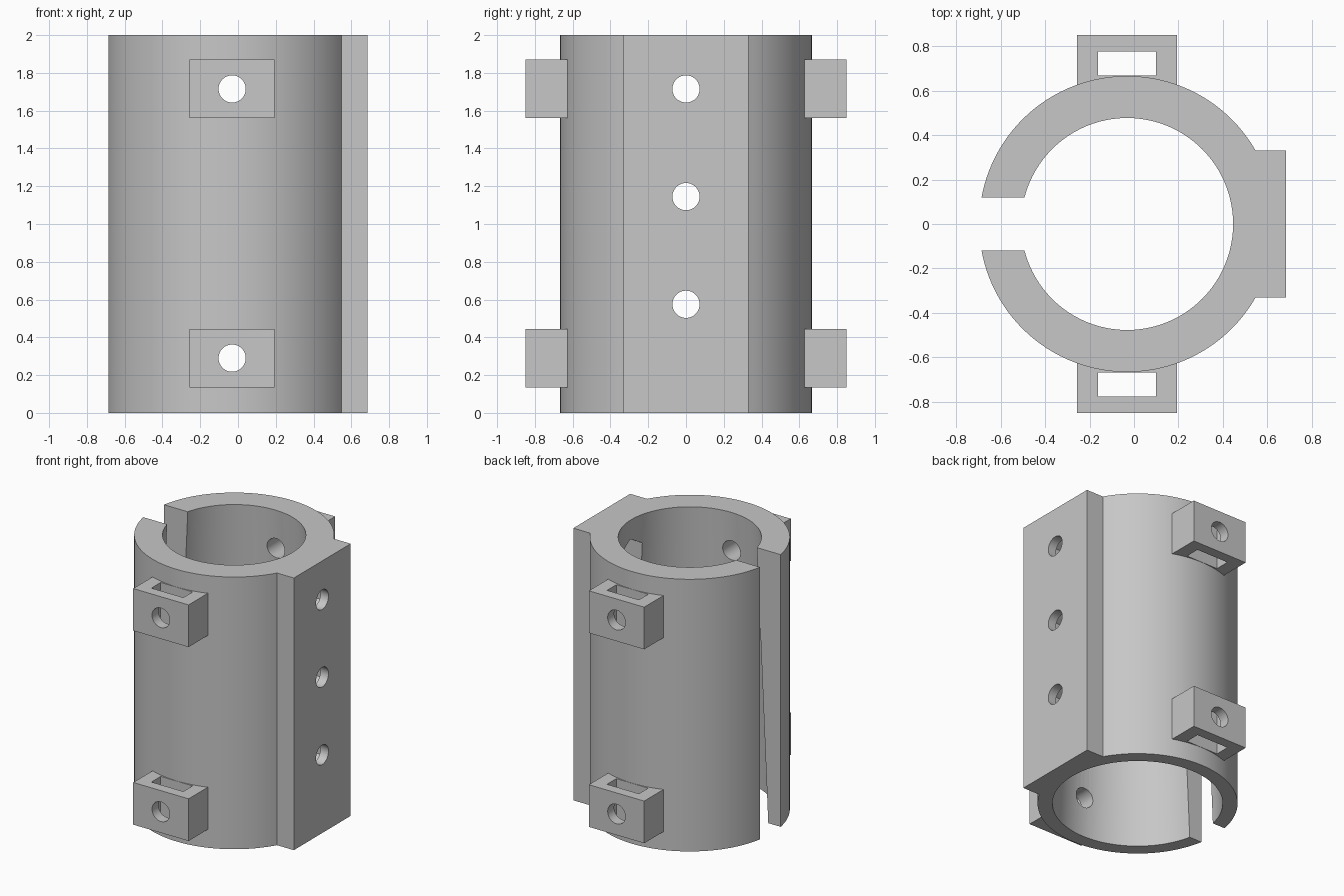
import bpy, bmesh, math
from mathutils import Matrix, Vector

cube = bpy.data.objects.get("Cube")
if cube:
    bpy.data.objects.remove(cube, do_unlink=True)

CX, OUTER, HEIGHT = -0.031, 0.666, 2.0
BORE_TOP, BORE_BOTTOM, GAP = 0.477, 0.567, 0.12
PLATE_X, PLATE_Y = 0.685, 0.33
HOLE_R, NUT_R, NUT_FLOOR = 0.072, 0.14, 0.62

grey = bpy.data.materials.new("plain grey")
grey.use_nodes = True
grey.diffuse_color = (0.57, 0.57, 0.57, 1)
grey.node_tree.nodes["Principled BSDF"].inputs["Base Color"].default_value = (0.57, 0.57, 0.57, 1)


def to_object(name, bm):
    bmesh.ops.recalc_face_normals(bm, faces=bm.faces)
    mesh = bpy.data.meshes.new(name)
    bm.to_mesh(mesh)
    bm.free()
    mesh.materials.append(grey)
    obj = bpy.data.objects.new(name, mesh)
    bpy.context.collection.objects.link(obj)
    return obj


def prism(name, points, direction):
    bm = bmesh.new()
    base = bm.faces.new([bm.verts.new(p) for p in points])
    moved = bmesh.ops.extrude_face_region(bm, geom=[base])["geom"]
    bmesh.ops.translate(bm, vec=direction, verts=[v for v in moved if isinstance(v, bmesh.types.BMVert)])
    return to_object(name, bm)


def box(name, low, high):
    low, high = Vector(low), Vector(high)
    bm = bmesh.new()
    bmesh.ops.create_cube(bm, size=1, matrix=Matrix.Translation((low + high) / 2)
                          @ Matrix.Diagonal((high - low).to_4d()))
    return to_object(name, bm)


def circle(radius, sides):
    # The first corner points straight up in the second coordinate
    angles = [math.tau * i / sides for i in range(sides)]
    return [(radius * math.sin(a), radius * math.cos(a)) for a in angles]


def combine(target, tool, operation):
    mod = target.modifiers.new(operation.lower(), "BOOLEAN")
    mod.operation, mod.solver, mod.object = operation, "EXACT", tool
    bpy.context.view_layer.objects.active = target
    bpy.ops.object.modifier_apply(modifier=mod.name)
    bpy.data.objects.remove(tool, do_unlink=True)


# Round body with its flat mounting plate, extruded from one profile
start = math.asin(PLATE_Y / OUTER)
angles = [start + (math.tau - 2 * start) * i / 100 for i in range(101)]
profile = [(PLATE_X, -PLATE_Y, 0), (PLATE_X, PLATE_Y, 0)]
profile += [(CX + OUTER * math.cos(a), OUTER * math.sin(a), 0) for a in angles]
sleeve = prism("split_sleeve", profile, (0, 0, HEIGHT))

# Slotted strap lugs, front and back
for z in (0.29, 1.715):
    for side in (-1, 1):
        def block(name, half_x, y0, y1, half_z):
            ya, yb = sorted((side * y0, side * y1))
            return box(name, (CX - half_x, ya, z - half_z), (CX + half_x, yb, z + half_z))
        lug = block("strap_lug", 0.225, 0.58, 0.851, 0.155)
        combine(lug, block("slot_cutter", 0.13, 0.668, 0.776, 0.3), "DIFFERENCE")
        combine(sleeve, lug, "UNION")

# Tapered bore, wider at the bottom, and the lengthwise split
extra = (BORE_BOTTOM - BORE_TOP) / 10
bm = bmesh.new()
bmesh.ops.create_cone(bm, cap_ends=True, segments=96, radius1=BORE_BOTTOM + extra,
                      radius2=BORE_TOP - extra, depth=HEIGHT * 1.2,
                      matrix=Matrix.Translation((CX, 0, HEIGHT / 2)))
combine(sleeve, to_object("bore_cutter", bm), "DIFFERENCE")
combine(sleeve, box("split_cutter", (-1, -GAP, -0.2), (-0.3, GAP, HEIGHT + 0.2)), "DIFFERENCE")

# Cross holes through the lugs and the sleeve
for z in (0.29, 1.715):
    ring = [(CX + u, -1, z + v) for u, v in circle(HOLE_R, 48)]
    combine(sleeve, prism("lug_hole_cutter", ring, (0, 2, 0)), "DIFFERENCE")

# Bolt holes through the plate, with hexagonal nut pockets on the inside
for z in (0.575, 1.145, 1.715):
    for name, radius, sides, reach in (("bolt_hole_cutter", HOLE_R, 48, 0.9),
                                       ("nut_pocket_cutter", NUT_R, 6, NUT_FLOOR)):
        ring = [(0.2, u, z + v) for u, v in circle(radius, sides)]
        combine(sleeve, prism(name, ring, (reach - 0.2, 0, 0)), "DIFFERENCE")

# Smooth round walls, crisp edges
bpy.ops.object.select_all(action="DESELECT")
sleeve.select_set(True)
bpy.context.view_layer.objects.active = sleeve
bpy.ops.object.shade_smooth_by_angle(angle=math.radians(25))
